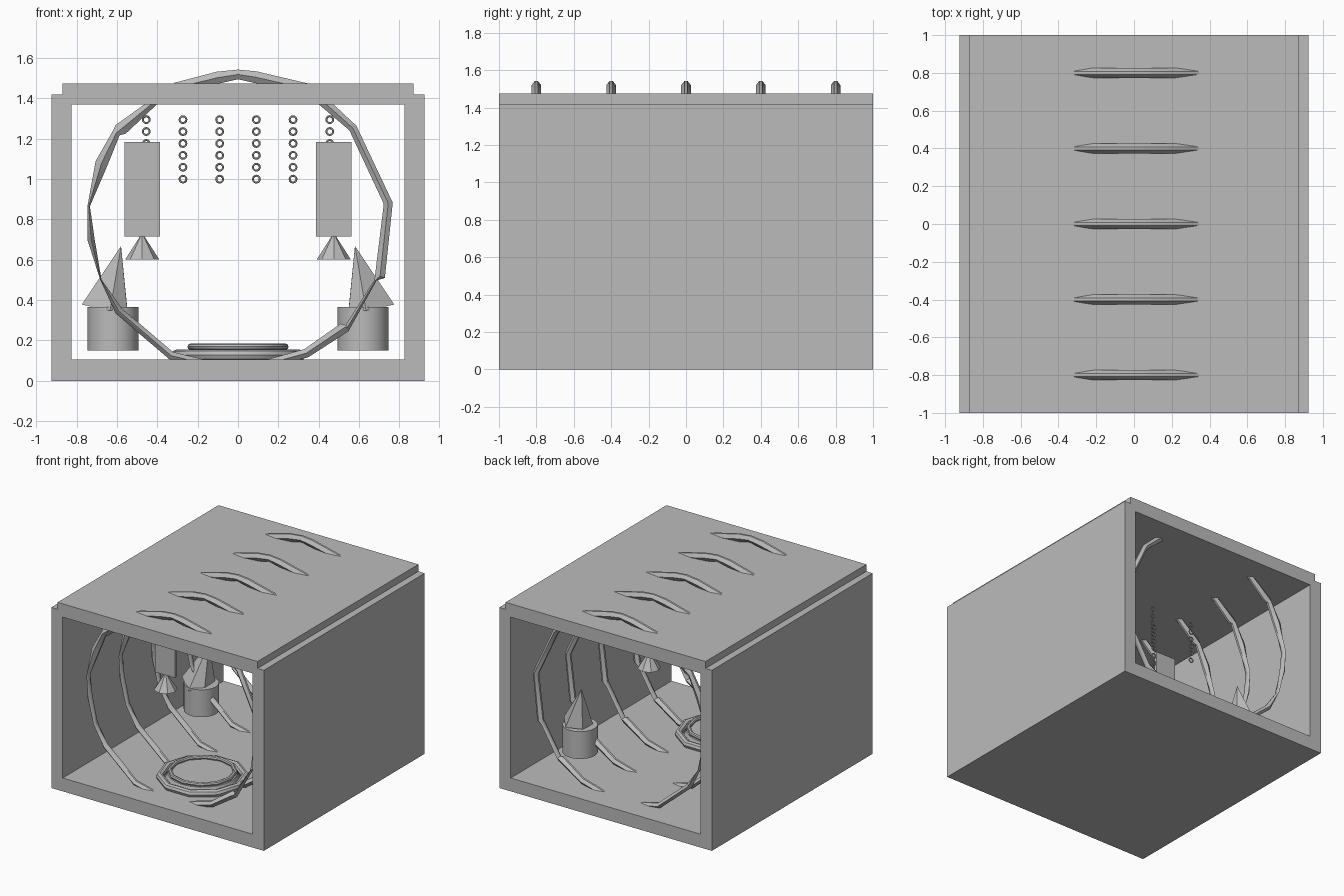
import bpy, bmesh, math
from mathutils import Matrix, Vector

if "Cube" in bpy.data.objects:
    bpy.data.objects.remove(bpy.data.objects["Cube"])

grey = bpy.data.materials.new("plain grey")
grey.diffuse_color = (0.5, 0.5, 0.5, 1)
grey.use_nodes = True
grey.node_tree.nodes["Principled BSDF"].inputs["Base Color"].default_value = grey.diffuse_color


def finish(name, bm, smooth=None):
    bmesh.ops.recalc_face_normals(bm, faces=bm.faces)
    me = bpy.data.meshes.new(name)
    bm.to_mesh(me)
    bm.free()
    me.materials.append(grey)
    ob = bpy.data.objects.new(name, me)
    bpy.context.collection.objects.link(ob)
    if smooth:
        bpy.ops.object.select_all(action='DESELECT')
        ob.select_set(True)
        bpy.context.view_layer.objects.active = ob
        bpy.ops.object.shade_smooth_by_angle(angle=math.radians(smooth))
    return ob


def box(name, x0, x1, y0, y1, z0, z1):
    bm = bmesh.new()
    m = Matrix.Translation(((x0 + x1) / 2, (y0 + y1) / 2, (z0 + z1) / 2))
    bmesh.ops.create_cube(bm, size=1, matrix=m @ Matrix.Diagonal((x1 - x0, y1 - y0, z1 - z0, 1)))
    return finish(name, bm)


def cone(name, loc, r1, r2, h, sides, smooth=None):
    bm = bmesh.new()
    bmesh.ops.create_cone(bm, cap_ends=True, segments=sides, radius1=r1, radius2=r2,
                          depth=h, matrix=Matrix.Translation(loc))
    return finish(name, bm, smooth)


def loft(bm, sections):
    # closed sweep through equal-sized closed sections
    rows = [[bm.verts.new(p) for p in s] for s in sections]
    k = len(rows[0])
    for i, a in enumerate(rows):
        b = rows[(i + 1) % len(rows)]
        for j in range(k):
            bm.faces.new((a[j], a[(j + 1) % k], b[(j + 1) % k], b[j]))


def torus(bm, loc, major, minor, n, k, upright=False):
    secs = []
    for i in range(n):
        t = math.tau * i / n
        s = []
        for j in range(k):
            u = math.tau * j / k
            r, h = major + minor * math.cos(u), minor * math.sin(u)
            p = Vector((r * math.cos(t), r * math.sin(t), h))
            if upright:
                p = Vector((p.x, p.z, p.y))
            s.append(p + Vector(loc))
        secs.append(s)
    loft(bm, secs)


# Room shell, open at the front and back
box("floor", -0.87, 0.87, -1, 1, 0, 0.105)
box("ceiling", -0.87, 0.87, -1, 1, 1.37, 1.475)
for side, s in (("left", -1), ("right", 1)):
    a, b = sorted((s * 0.825, s * 0.925))
    box(side + "_wall", a, b, -1, 1, 0, 1.42)

# Uneven hoops: outer and inner outlines as (angle, radius)
OUTER = [(8, .775), (40, .775), (62, .765), (83, .786), (98, .765), (114, .765), (129, .77),
         (141, .756), (156, .782), (186, .773), (216, .75), (243, .75), (270, .75),
         (298, .75), (316, .745), (340, .762)]
INNER = [(8, .73), (42, .73), (62, .72), (90, .73), (118, .72), (143, .735), (173, .735),
         (202, .74), (216, .73), (243, .71), (270, .71), (298, .71), (317, .70), (338, .73)]


def outline_radius(poly, deg):
    # distance to the straight-sided outline at this angle
    for i, (a, ra) in enumerate(poly):
        b, rb = poly[(i + 1) % len(poly)]
        span = (b - a) % 360
        off = (deg - a) % 360
        if off < span:
            al, be = math.radians(off), math.radians(span - off)
            return ra * rb * math.sin(al + be) / (rb * math.sin(al) + ra * math.sin(be))


angles = sorted({a for a, r in OUTER + INNER})
for n in range(5):
    y = -0.8 + 0.4 * n
    secs = []
    for d in angles:
        ro, ri = outline_radius(OUTER, d), outline_radius(INNER, d)
        mid = (ro + ri) / 2
        c, s = math.cos(math.radians(d)), math.sin(math.radians(d))
        sec = [(ro, -.008), (mid, -.026), (ri, -.008), (ri, .008), (mid, .026), (ro, .008)]
        secs.append([(r * c, y + w, 0.775 + r * s) for r, w in sec])
    bm = bmesh.new()
    loft(bm, secs)
    finish("hoop_%d" % (n + 1), bm, 40)

# Round dais with two rims
RUG_Y = -0.44
bm = bmesh.new()
torus(bm, (0, RUG_Y, 0.127), 0.305, 0.028, 10, 8)
finish("dais_outer_rim", bm, 40)
bm = bmesh.new()
torus(bm, (0, RUG_Y, 0.169), 0.235, 0.016, 12, 8)
finish("dais_inner_rim", bm, 40)
cone("dais_disc", (0, RUG_Y, 0.13), 0.27, 0.25, 0.05, 24, 35)

for side, s in (("left", -1), ("right", 1)):
    # Pots with lopsided spikes
    cone(side + "_pot", (s * 0.62, 0.43, 0.2575), 0.126, 0.126, 0.215, 24, 35)
    bm = bmesh.new()
    base = [(0.775, -.02, .378), (0.635, -.14, .348), (0.55, -.06, .36),
            (0.55, .07, .37), (0.65, .14, .385)]
    vs = [bm.verts.new((s * x, 0.43 + y, z)) for x, y, z in base]
    tip = bm.verts.new((s * 0.58, 0.47, 0.668))
    bm.faces.new(vs)
    for i in range(5):
        bm.faces.new((vs[i], vs[(i + 1) % 5], tip))
    finish(side + "_spike", bm)
    # Hanging panels with cones below
    box(side + "_panel", s * 0.475 - 0.088, s * 0.475 + 0.088, -0.23, -0.21, 0.715, 1.185)
    cone(side + "_panel_cone", (s * 0.475, -0.22, 0.667), 0.085, 0, 0.133, 8)

# Hanging strings of small rings, staggered in depth
for i in range(6):
    bm = bmesh.new()
    for j in range(6):
        torus(bm, (-0.455 + 0.182 * i, 0.1 if i % 2 == 0 else -0.1, 1.295 - 0.059 * j),
              0.017, 0.005, 12, 6, True)
    finish("ring_string_%d" % (i + 1), bm, 50)
